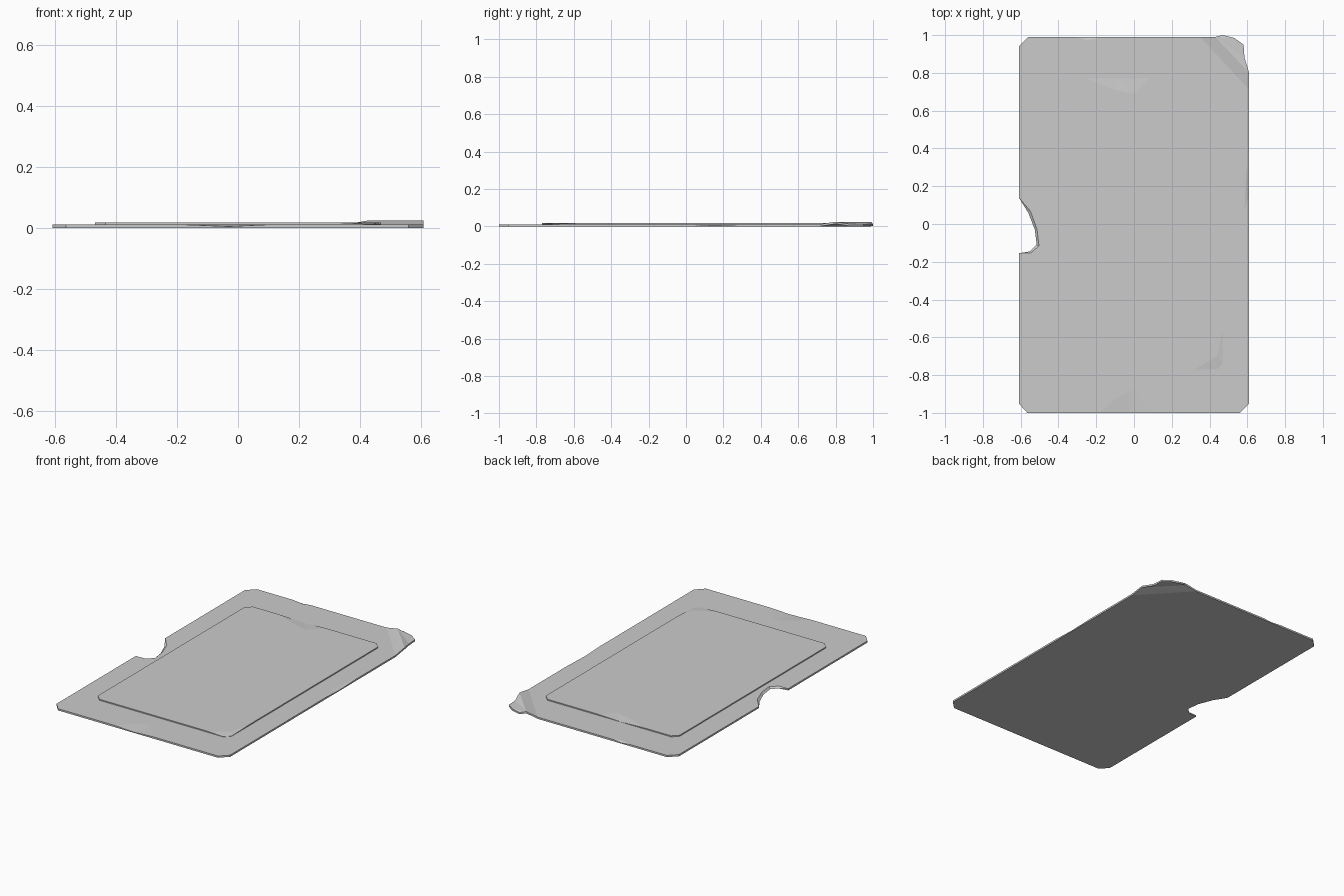
import bpy, bmesh

if "Cube" in bpy.data.objects:
    bpy.data.objects.remove(bpy.data.objects["Cube"])

BASE, PANEL = 0.011, 0.018


def slab(name, regions, low, heights, shifts=None):
    """Solid from adjoining flat regions; heights overrides (bottom, top) per point."""
    bm = bmesh.new()
    bot, top = {}, {}
    for region in regions:
        for p in region:
            if p not in bot:
                zb, zt = heights.get(p, (low, heights["top"]))
                dx, dy = (shifts or {}).get(p, (0, 0))
                bot[p] = bm.verts.new((p[0], p[1], zb))
                top[p] = bm.verts.new((p[0] + dx, p[1] + dy, zt))
    edges = [(a, b) for r in regions for a, b in zip(r, r[1:] + r[:1])]
    for region in regions:
        bm.faces.new([top[p] for p in region])
        bm.faces.new([bot[p] for p in reversed(region)])
    # side walls on the outer edges only
    for a, b in edges:
        if (b, a) not in edges:
            bm.faces.new([top[b], top[a], bot[a], bot[b]])
    bmesh.ops.triangulate(bm, faces=[f for f in bm.faces if len(f.verts) > 3])
    bmesh.ops.recalc_face_normals(bm, faces=bm.faces)
    me = bpy.data.meshes.new(name)
    bm.to_mesh(me)
    bm.free()
    ob = bpy.data.objects.new(name, me)
    bpy.context.collection.objects.link(ob)
    return ob


# plate: worn patches, bitten left edge and bent corner (all counter-clockwise)
front_dent = [(-0.18, -1.0), (-0.09, -0.92), (-0.02, -0.88), (0.05, -0.84),
              (0.02, -0.9), (0.1, -1.0)]
side_dent = [(0.61, 0.0), (0.585, 0.08), (0.595, 0.3), (0.61, 0.33)]
back_dent = [(-0.18, 0.99), (-0.2, 0.98), (-0.25, 0.975), (-0.31, 0.99)]
notch = [(-0.61, 0.14), (-0.56, 0.06), (-0.525, -0.03), (-0.515, -0.11),
         (-0.55, -0.145), (-0.61, -0.155)]
fold = [(0.61, 0.71), (0.35, 0.99)]
crest = [(0.61, 0.80), (0.43, 0.99)]
tip = [(0.585, 0.88), (0.58, 0.95), (0.53, 0.985), (0.47, 1.0)]
main = ([(-0.61, -0.95), (-0.565, -1.0)] + front_dent
        + [(0.56, -1.0), (0.61, -0.95)] + side_dent + fold + back_dent
        + [(-0.56, 0.99), (-0.61, 0.94)] + notch)
lips = [(-0.03, -1.0), (0.61, 0.15), (-0.24, 0.99)]
regions = [main,
           front_dent[::-1] + [lips[0]],
           side_dent[::-1] + [lips[1]],
           back_dent[::-1] + [lips[2]],
           [fold[0], crest[0], crest[1], fold[1]],
           [crest[0]] + tip + [crest[1]]]
heights = {"top": BASE}
heights.update({p: (0.0, 0.005) for p in lips})
heights.update({p: (0.014, 0.025) for p in crest})
heights.update({p: (0.001, 0.012) for p in tip})
slab("base_plate", regions, 0.0, heights,
     {notch[1]: (0.012, 0.008), notch[2]: (0.012, 0.0),
      notch[3]: (0.012, -0.006), notch[4]: (0.004, -0.008)})

# raised panel with two worn edges
back_wear = [(0.08, 0.77), (0.0, 0.69), (-0.1, 0.71), (-0.25, 0.77)]
corner_wear = [(0.32, -0.77), (0.44, -0.7), (0.47, -0.56)]
corner = [(0.435, -0.77), (0.47, -0.735)]
panel = ([(-0.47, -0.735), (-0.435, -0.77)] + corner_wear
         + [(0.47, 0.735), (0.435, 0.77)] + back_wear
         + [(-0.435, 0.77), (-0.47, 0.735)])
lip = (-0.08, 0.77)
worn = {"top": PANEL, lip: (0.008, 0.0115)}
worn.update({p: (0.008, 0.0125) for p in corner})
slab("raised_panel", [panel, back_wear[::-1] + [lip],
                      corner_wear[::-1] + corner], 0.008, worn)
